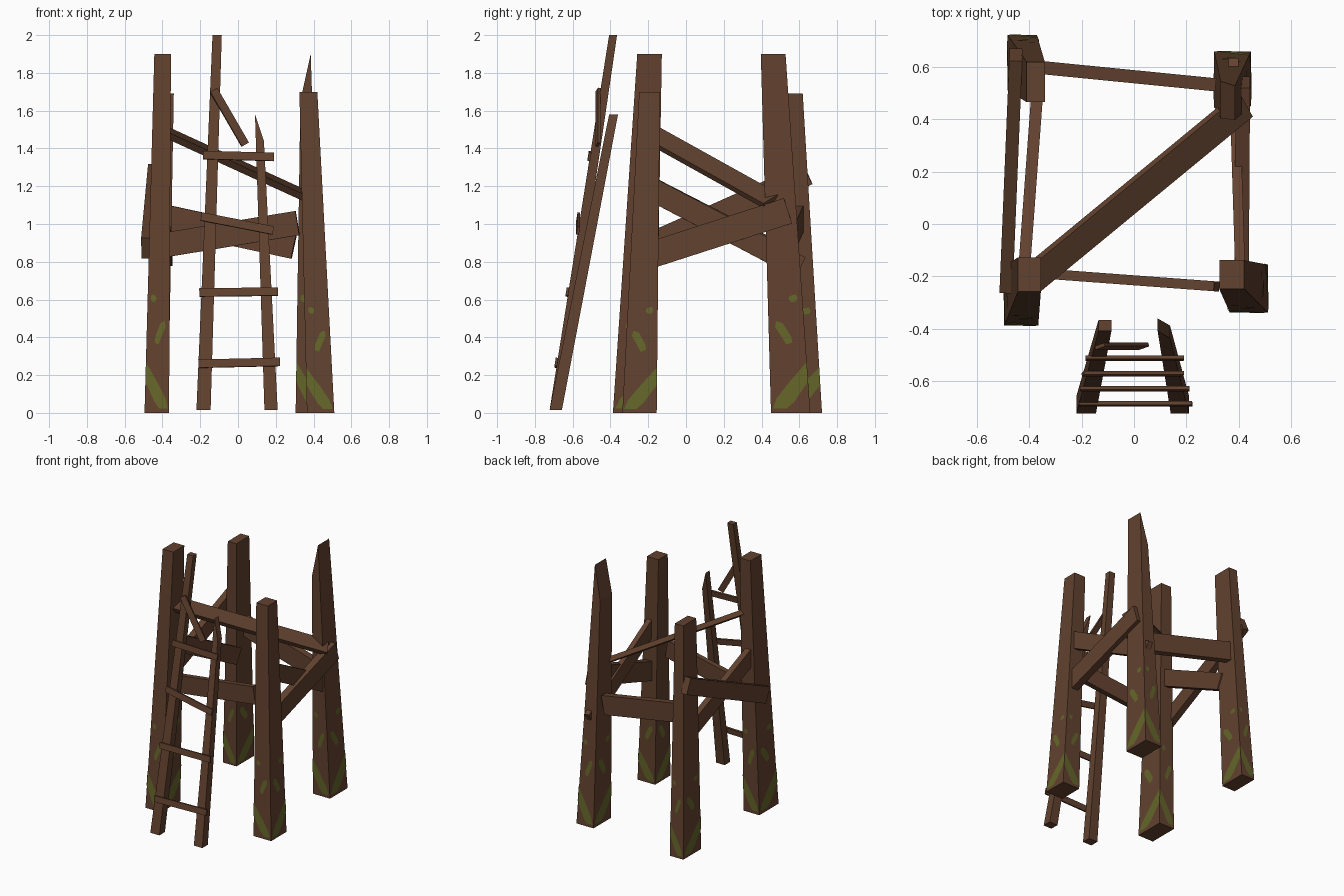
import bpy
from mathutils import Vector as V

if "Cube" in bpy.data.objects:
    bpy.data.objects.remove(bpy.data.objects["Cube"])


def material(name, rgb):
    m = bpy.data.materials.new(name)
    m.diffuse_color = (*rgb, 1)
    m.use_nodes = True
    m.node_tree.nodes["Principled BSDF"].inputs["Base Color"].default_value = m.diffuse_color
    return m


WOOD = material("dark brown wood", (0.122, 0.054, 0.028))
MOSS = material("moss green", (0.128, 0.133, 0.022))


def mesh_object(name, verts, faces, mat):
    me = bpy.data.meshes.new(name)
    me.from_pydata([tuple(v) for v in verts], [], faces)
    me.materials.append(mat)
    ob = bpy.data.objects.new(name, me)
    bpy.context.collection.objects.link(ob)
    return ob


BOX = [(3, 2, 1, 0), (4, 5, 6, 7), (0, 1, 5, 4), (1, 2, 6, 5), (2, 3, 7, 6), (3, 0, 4, 7)]


def rect(x0, x1, y0, y1, z):
    return [V((x0, y0, z)), V((x1, y0, z)), V((x1, y1, z)), V((x0, y1, z))]


def tapered(name, bottom, top, cut_left=1, cut_right=1):
    """Leaning tapered timber; a cut below 1 shortens one side to a slanted, splintered tip."""
    lo, hi = rect(*bottom), rect(*top)
    cuts = (cut_left, cut_right, cut_right, cut_left)
    mesh_object(name, lo + [a.lerp(b, c) for a, b, c in zip(lo, hi, cuts)], BOX, WOOD)
    return lo, hi


def plank(name, p0, p1, width, thick, up=(0, 0, 1)):
    """Plank from p0 to p1, its wide direction as near to 'up' as possible."""
    p0, p1, up = V(p0), V(p1), V(up)
    d = (p1 - p0).normalized()
    w = (up - d * up.dot(d)).normalized()
    s = d.cross(w) * thick / 2
    w = w * width / 2
    verts = [p + o for p in (p0, p1) for o in (-s - w, s - w, s + w, -s + w)]
    mesh_object(name, verts, BOX, WOOD)


# Moss shapes on a post face: (across, fraction of height)
PATCHES = [
    [(0, .142), (0, .088), (.4, .03), (.6, .012), (.95, .012), (.85, .04), (.5, .085)],
    [(.36, .196), (.52, .19), (.82, .24), (.78, .256), (.6, .25), (.38, .212)],
    [(.14, .322), (.2, .33), (.36, .326), (.4, .316), (.32, .308), (.18, .311)],
]


def moss(name, lo, hi):
    verts, faces = [], []
    for k in range(4):
        a, b = k, (k + 1) % 4
        n = (lo[b] - lo[a]).cross(hi[a] - lo[a]).normalized()
        for patch in PATCHES:
            start = len(verts)
            for u, v in patch:
                u = 1 - u if k % 2 else u          # side faces are mirrored
                p = lo[a].lerp(hi[a], v).lerp(lo[b].lerp(hi[b], v), u)
                verts.append(p + n * 0.003)
            ids = list(range(start, len(verts)))
            faces.append(ids if k % 2 else ids[::-1])
    ob = mesh_object(name, verts, faces, MOSS)
    # orient every plate outward from the post
    mid = sum(lo + hi, V()) / 8
    for p in ob.data.polygons:
        if p.normal.dot(V((p.center.x - mid.x, p.center.y - mid.y, 0))) < 0:
            p.flip()


# Four leaning posts, the back right one broken to a point
posts = {
    "front_left": ((-.495, -.365, -.387, -.16, 0), (-.443, -.355, -.258, -.128, 1.9), 1),
    "front_right": ((.365, .51, -.337, -.155, 0), (.325, .42, -.248, -.138, 1.7), 1),
    "back_left": ((-.482, -.37, .51, .72, 0), (-.41, -.34, .465, .618, 1.69), 1),
    "back_right": ((.305, .446, .45, .658, 0), (.334, .385, .396, .527, 1.9), .87),
}
for side, (bottom, top, cut) in posts.items():
    lo, hi = tapered(side + "_post", bottom, top, cut_left=cut)
    moss(side + "_moss", lo, hi)

# Braces between the posts
plank("front_brace", (-.40, -.185, .887), (.315, -.238, 1.005), .13, .038)
plank("back_brace", (-.39, .60, 1.033), (.297, .532, .885), .14, .05)
plank("left_outer_brace", (-.487, -.24, .872), (-.45, .645, 1.265), .118, .05)
plank("left_inner_brace", (-.42, -.19, 1.19), (-.368, .51, .83), .12, .045)
plank("right_rising_brace", (.41, -.22, .825), (.415, .54, 1.07), .14, .055)
plank("right_falling_brace", (.405, -.19, 1.188), (.38, .605, .77), .12, .038)
plank("diagonal_brace", (-.40, -.22, 1.495), (.42, .455, 1.12), .11, .035, (-.66, .76, .6))

# Ladder rails, the right one snapped off
tapered("left_ladder_rail", (-.22, -.145, -.722, -.657, .015), (-.135, -.086, -.407, -.365, 2))
tapered("right_ladder_rail", (.14, .21, -.722, -.657, .015), (.09, .13, -.407, -.36, 1.58),
        cut_right=.91)

# Ladder rungs: left x, left z, right x, right z, y
rungs = [(-.21, .26, .222, .27, -.686), (-.205, .637, .212, .642, -.628),
         (-.195, 1.04, .187, .965, -.571), (-.185, 1.365, .19, 1.355, -.511),
         (-.13, 1.71, .038, 1.42, -.466)]
for i, (x0, z0, x1, z1, y) in enumerate(rungs):
    name = "broken_rung" if i == 4 else "ladder_rung_%d" % (i + 1)
    plank(name, (x0, y, z0), (x1, y, z1), .044, .014, (0, .16, 1))
